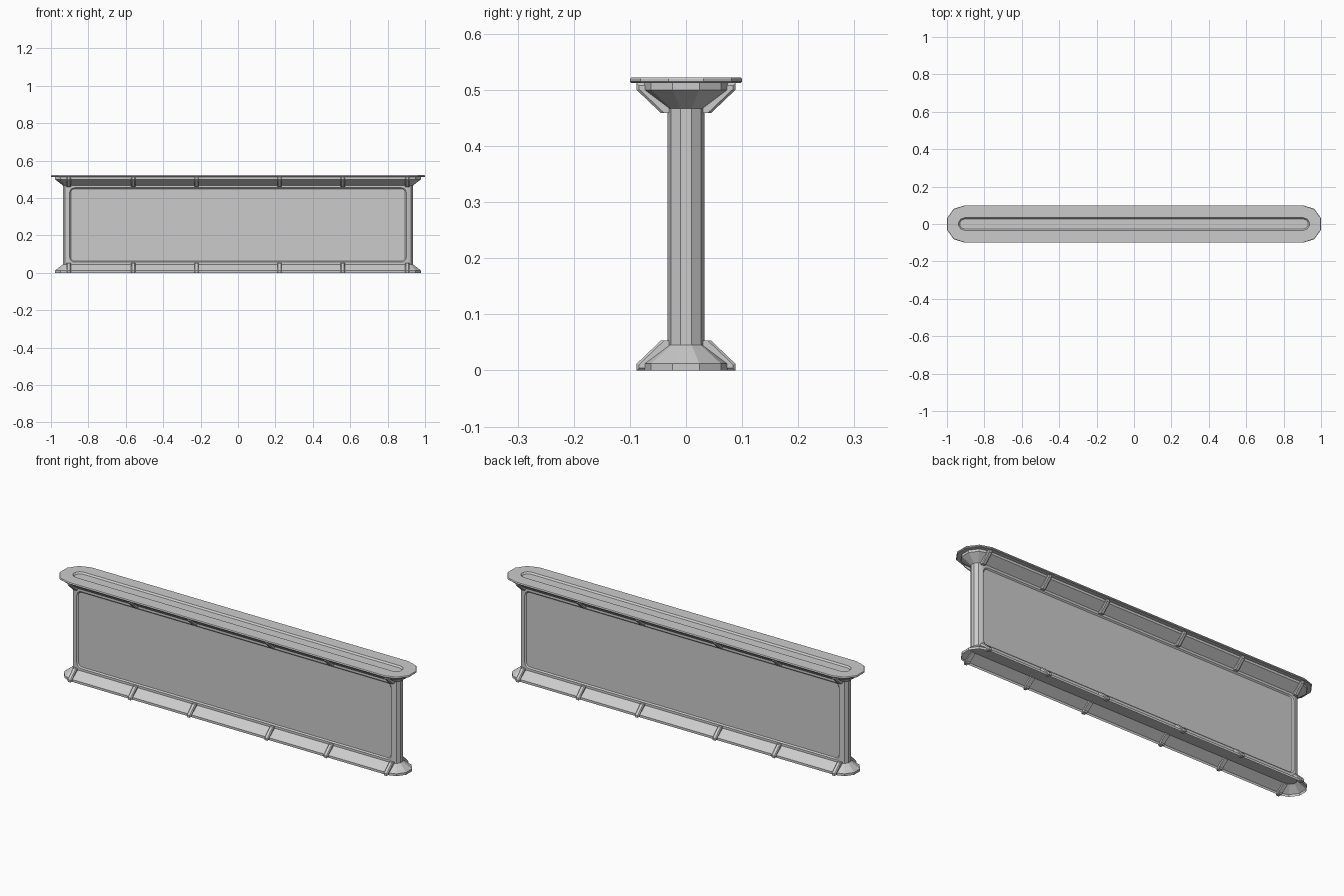
import bpy, bmesh, math

cube = bpy.data.objects.get("Cube")
if cube:
    bpy.data.objects.remove(cube)

END_X = 0.905      # centre of the rounded ends
HEIGHT = 0.522
WALL_R = 0.033
FLARE_TOP = 0.512  # where the upper flare meets the cap

gray = bpy.data.materials.new("light gray")
gray.use_nodes = True
colour = (0.6, 0.6, 0.6, 1)
gray.diffuse_color = colour
gray.node_tree.nodes["Principled BSDF"].inputs["Base Color"].default_value = colour


def finish(name, bm):
    bmesh.ops.recalc_face_normals(bm, faces=bm.faces)
    mesh = bpy.data.meshes.new(name)
    bm.to_mesh(mesh)
    bm.free()
    mesh.materials.append(gray)
    obj = bpy.data.objects.new(name, mesh)
    bpy.context.collection.objects.link(obj)
    return obj


def capsule(radius, z):
    """Long outline with five-sided round ends."""
    points = []
    for side in (1, -1):
        for deg in (-90, -54, -18, 18, 54, 90):
            a = math.radians(deg)
            points.append((side * (END_X + radius * math.cos(a)),
                           side * radius * math.sin(a), z))
    return points


def loft(name, rings, start=True, end=True):
    bm = bmesh.new()
    loops = [[bm.verts.new(p) for p in ring] for ring in rings]
    n = len(loops[0])
    for a, b in zip(loops, loops[1:]):
        for i in range(n):
            j = (i + 1) % n
            bm.faces.new((a[i], a[j], b[j], b[i]))
    if start:
        bm.faces.new(loops[0])
    if end:
        bm.faces.new(loops[-1])
    return finish(name, bm)


# Wall with round ends
wall = loft("wall", [capsule(WALL_R, 0.04), capsule(WALL_R, 0.472)])


def rounded_panel(half_x, low, high, radius, y):
    points = []
    corners = ((half_x, high, 0), (-half_x, high, 90),
               (-half_x, low, 180), (half_x, low, 270))
    for x, z, first in corners:
        cx = x - math.copysign(radius, x)
        cz = z - radius if z == high else z + radius
        for step in range(5):
            a = math.radians(first + step * 22.5)
            points.append((cx + radius * math.cos(a), y, cz + radius * math.sin(a)))
    return points


# Shallow round-cornered recess on both wall faces
for side in (-1, 1):
    cutter = loft("recess_cutter", [
        rounded_panel(0.894, 0.063, 0.449, 0.02, side * 0.027),
        rounded_panel(0.904, 0.053, 0.459, 0.03, side * 0.037)])
    cutter.hide_render = True
    mod = wall.modifiers.new("recess", "BOOLEAN")
    mod.operation = "DIFFERENCE"
    mod.solver = "EXACT"
    mod.object = cutter
    bpy.context.view_layer.objects.active = wall
    bpy.ops.object.modifier_apply(modifier=mod.name)
    bpy.data.objects.remove(cutter)

# Open flared skirts at the foot and under the cap
flare = ((0.077, 0), (0.077, 0.012), (WALL_R, 0.045))
loft("base_flare", [capsule(r, z) for r, z in flare], False, False)
loft("top_flare", [capsule(r, FLARE_TOP - z) for r, z in flare], False, False)

# Cap with softened rim and a long groove on top
loft("cap", [capsule(r, z) for r, z in (
    (0.097, FLARE_TOP), (0.1, 0.515), (0.1, 0.519), (0.098, HEIGHT),
    (0.034, HEIGHT), (0.027, 0.514))])

# Angled ribs that clasp the skirts
rib_profile = ((0.066, 0), (0.088, 0), (0.088, 0.012), (0.045, 0.053),
               (0.03, 0.053), (0.03, 0.036), (0.066, 0.008))


def rib(name, x, side, top):
    bm = bmesh.new()
    points = [(x - 0.011, side * y, FLARE_TOP - z if top else z)
              for y, z in rib_profile]
    face = bm.faces.new([bm.verts.new(p) for p in points])
    new = bmesh.ops.extrude_face_region(bm, geom=[face])["geom"]
    bmesh.ops.translate(bm, vec=(0.022, 0, 0),
                        verts=[v for v in new if isinstance(v, bmesh.types.BMVert)])
    bmesh.ops.recalc_face_normals(bm, faces=bm.faces)
    # soften the long outer edges
    edges = [e for e in bm.edges if abs(e.verts[0].co.x - e.verts[1].co.x) < 1e-5
             and all(abs(v.co.y) > 0.04 and abs(v.co.y) != 0.066 for v in e.verts)
             and max(abs(v.co.y) for v in e.verts) > 0.08]
    bmesh.ops.bevel(bm, geom=edges, offset=0.004, segments=1, affect="EDGES")
    finish(name, bm)


for x in (-0.905, -0.56, -0.222, 0.222, 0.56, 0.905):
    for side in (-1, 1):
        rib("base_rib", x, side, False)
        rib("top_rib", x, side, True)
